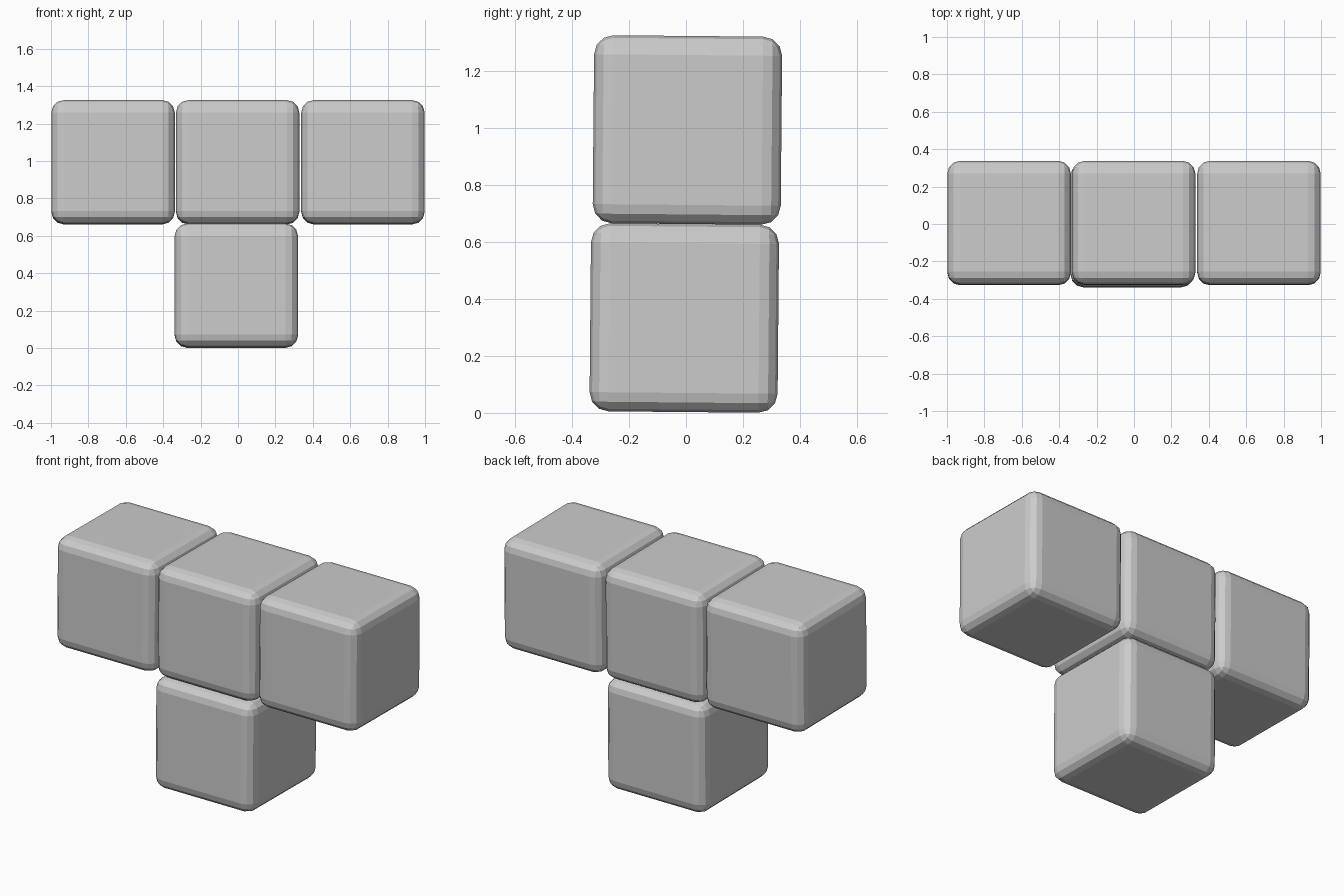
import bpy
import bmesh
from mathutils import Matrix

if "Cube" in bpy.data.objects:
    bpy.data.objects.remove(bpy.data.objects["Cube"])

SIZE = 0.66
BEVEL = 0.067
TILT = -0.009  # the whole piece leans back very slightly


def rounded_block(name, location):
    # cube with rounded edges and corners
    bm = bmesh.new()
    bmesh.ops.create_cube(bm, size=SIZE)
    bmesh.ops.bevel(bm, geom=bm.edges[:], offset=BEVEL, offset_type='OFFSET',
                    segments=3, profile=0.5, affect='EDGES')
    bmesh.ops.rotate(bm, verts=bm.verts[:], matrix=Matrix.Rotation(TILT, 3, 'X'))
    mesh = bpy.data.meshes.new(name)
    bm.to_mesh(mesh)
    bm.free()
    block = bpy.data.objects.new(name, mesh)
    block.location = location
    bpy.context.collection.objects.link(block)
    return block


# Row of three blocks on top
for name, x in (("left_block", -0.668), ("middle_block", -0.002), ("right_block", 0.668)):
    rounded_block(name, (x, 0.005, 0.993))

# Single block below the middle
rounded_block("lower_block", (-0.009, -0.006, 0.333))
